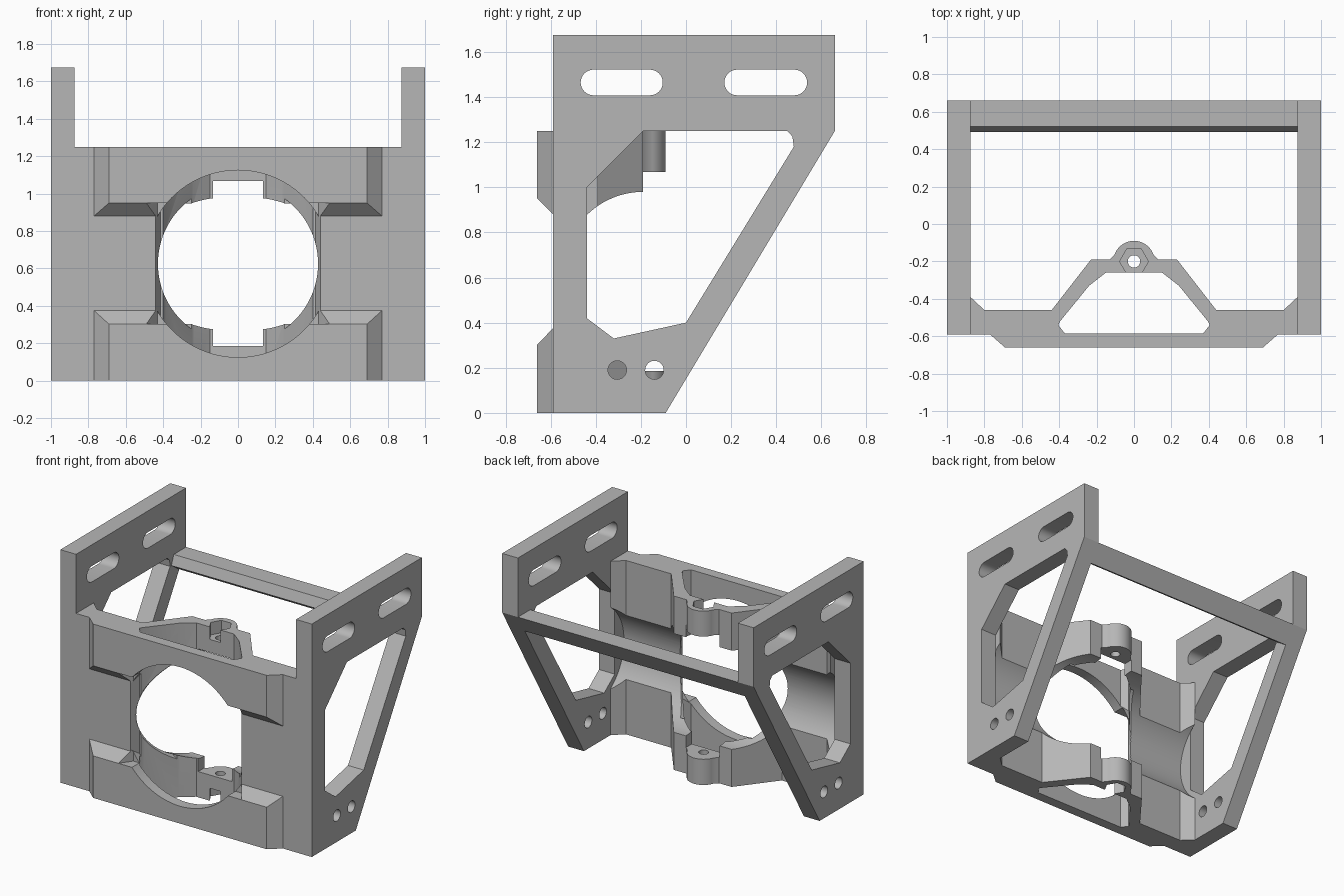
import bpy, bmesh
from math import sin, cos, pi, radians

cube = bpy.data.objects.get("Cube")
if cube:
    bpy.data.objects.remove(cube, do_unlink=True)

grey = bpy.data.materials.new("plain grey")
grey.use_nodes = True
GREY = (0.47, 0.47, 0.47, 1)
grey.diffuse_color = GREY
grey.node_tree.nodes["Principled BSDF"].inputs["Base Color"].default_value = GREY

MID = 0.625    # height of the opening centre
TOP = 1.25     # top of the front frame


def arc(cx, cy, r, start=0, end=360, n=48):
    steps = n if end - start == 360 else n + 1
    angles = [radians(start + (end - start) * i / n) for i in range(steps)]
    return [(cx + r * cos(a), cy + r * sin(a)) for a in angles]


def mirrored(half):
    return half + [(-x, y) for x, y in reversed(half)]


def loft(name, axis, near, far, lo, hi):
    """Solid between two matching outlines placed at lo and hi on an axis."""
    place = {"x": lambda p, d: (d, p[0], p[1]),
             "y": lambda p, d: (p[0], d, p[1]),
             "z": lambda p, d: (p[0], p[1], d)}[axis]
    bm = bmesh.new()
    a = [bm.verts.new(place(p, lo)) for p in near]
    b = [bm.verts.new(place(p, hi)) for p in far]
    bm.faces.new(a)
    bm.faces.new(b[::-1])
    for i in range(len(a)):
        j = (i + 1) % len(a)
        bm.faces.new((a[i], b[i], b[j], a[j]))
    bmesh.ops.recalc_face_normals(bm, faces=bm.faces)
    mesh = bpy.data.meshes.new(name)
    bm.to_mesh(mesh)
    bm.free()
    mesh.materials.append(grey)
    obj = bpy.data.objects.new(name, mesh)
    bpy.context.collection.objects.link(obj)
    return obj


def prism(name, axis, pts, lo, hi):
    return loft(name, axis, pts, pts, lo, hi)


def combine(obj, tool, operation="DIFFERENCE"):
    """Apply a boolean and discard the tool."""
    mod = obj.modifiers.new("boolean", "BOOLEAN")
    mod.operation, mod.solver, mod.object = operation, "EXACT", tool
    bpy.context.view_layer.update()
    deps = bpy.context.evaluated_depsgraph_get()
    mesh = bpy.data.meshes.new_from_object(obj.evaluated_get(deps))
    obj.modifiers.clear()
    obj.data = mesh
    bpy.data.objects.remove(tool, do_unlink=True)


def rect(x0, x1, y0, y1):
    return [(x0, y0), (x1, y0), (x1, y1), (x0, y1)]


# Side plates with window, slots and screw holes
plate_outline = [(-0.59, 0), (-0.09, 0), (0.66, TOP), (0.66, 1.675), (-0.59, 1.675)]
window = [(-0.44, 0.42), (-0.32, 0.33), (0, 0.4), (0.478, 1.18), (0.472, 1.225),
          (0.45, TOP), (-0.19, TOP), (-0.44, 1.0)]
openings = [window]
for y0, y1 in ((-0.41, -0.16), (0.227, 0.48)):
    openings.append(arc(y1, 1.465, 0.057, -90, 90, 16) + arc(y0, 1.465, 0.057, 90, 270, 16))
for y in (-0.305, -0.14):
    openings.append(arc(y, 0.19, 0.041, n=32))

parts = []
for side, lo, hi in (("left", 0.875, 1), ("right", -1, -0.875)):
    plate = prism(side + "_side_plate", "x", plate_outline, lo, hi)
    for shape in openings:
        combine(plate, prism("cutter", "x", shape, lo - 0.1, hi + 0.1))
    parts.append(plate)

# Rear crossbar
parts.append(prism("rear_crossbar", "x",
                   [(0.66, TOP), (0.52, TOP), (0.493, 1.18), (0.582, 1.12)], -0.875, 0.875))

# Front frame with corner gussets, sloping bracket and round boss
frame_half = [(0.875, -0.59), (0.875, -0.39), (0.8, -0.46), (0.44, -0.46),
              (0.23, -0.19), (0.13, -0.19), (0.105, -0.165)]
frame_half += arc(0, -0.2, 0.11, 28, 89, 10)
frame = prism("front_frame", "z", mirrored(frame_half), 0, TOP)

# Bevelled raised pads on the front, upper and lower
for outer, inner_front, inner_back in ((TOP, 0.95, 0.88), (0, 0.302, 0.375)):
    front = rect(-0.69, 0.69, inner_front, outer)
    back = rect(-0.77, 0.77, inner_back, outer)
    combine(frame, loft("pad", "y", front, back, -0.66, -0.59), "UNION")

# Vertical pocket behind the front wall
pocket = mirrored([(0.37, -0.585), (0.405, -0.54), (0.395, -0.52), (0.24, -0.33), (0.15, -0.26)])
combine(frame, prism("cutter", "z", pocket, -0.1, TOP + 0.1))

# Lengthwise bore through the frame for a lying cylinder
combine(frame, prism("cutter", "x", arc(-0.19, MID, 0.355, n=96), -0.95, 0.95))

# Round front opening with flattened sides
opening = prism("cutter", "y", arc(0, MID, 0.5, n=96), -0.8, -0.53)
flats = prism("flats", "z", mirrored([(0.44, -0.9), (0.44, -0.59), (0.4, -0.5)]), 0, TOP)
combine(opening, flats, "INTERSECT")
combine(frame, opening)
combine(frame, prism("cutter", "y", arc(0, MID, 0.428, n=96), -0.8, -0.34))
flare = mirrored([(0.505, -0.68), (0.44, -0.59), (0.43, -0.575)])
combine(frame, prism("cutter", "z", flare, 0.302, 0.95))

# Gap between the upper and lower bosses
combine(frame, prism("cutter", "z", rect(-0.135, 0.135, -0.4, 0.1), 0.185, 1.067))

# Screw hole and hexagonal nut seats
combine(frame, prism("cutter", "z", arc(0, -0.2, 0.033, n=32), -0.1, TOP + 0.1))
hexagon = arc(0, -0.2, 0.077, n=6)
for lo, hi in ((-0.1, 0.09), (TOP - 0.09, TOP + 0.1)):
    combine(frame, prism("cutter", "z", hexagon, lo, hi))
parts.append(frame)

# Smooth curved walls, sharp edges elsewhere
bpy.ops.object.select_all(action="DESELECT")
for part in parts:
    part.select_set(True)
bpy.context.view_layer.objects.active = frame
bpy.ops.object.shade_smooth_by_angle(angle=radians(20))
